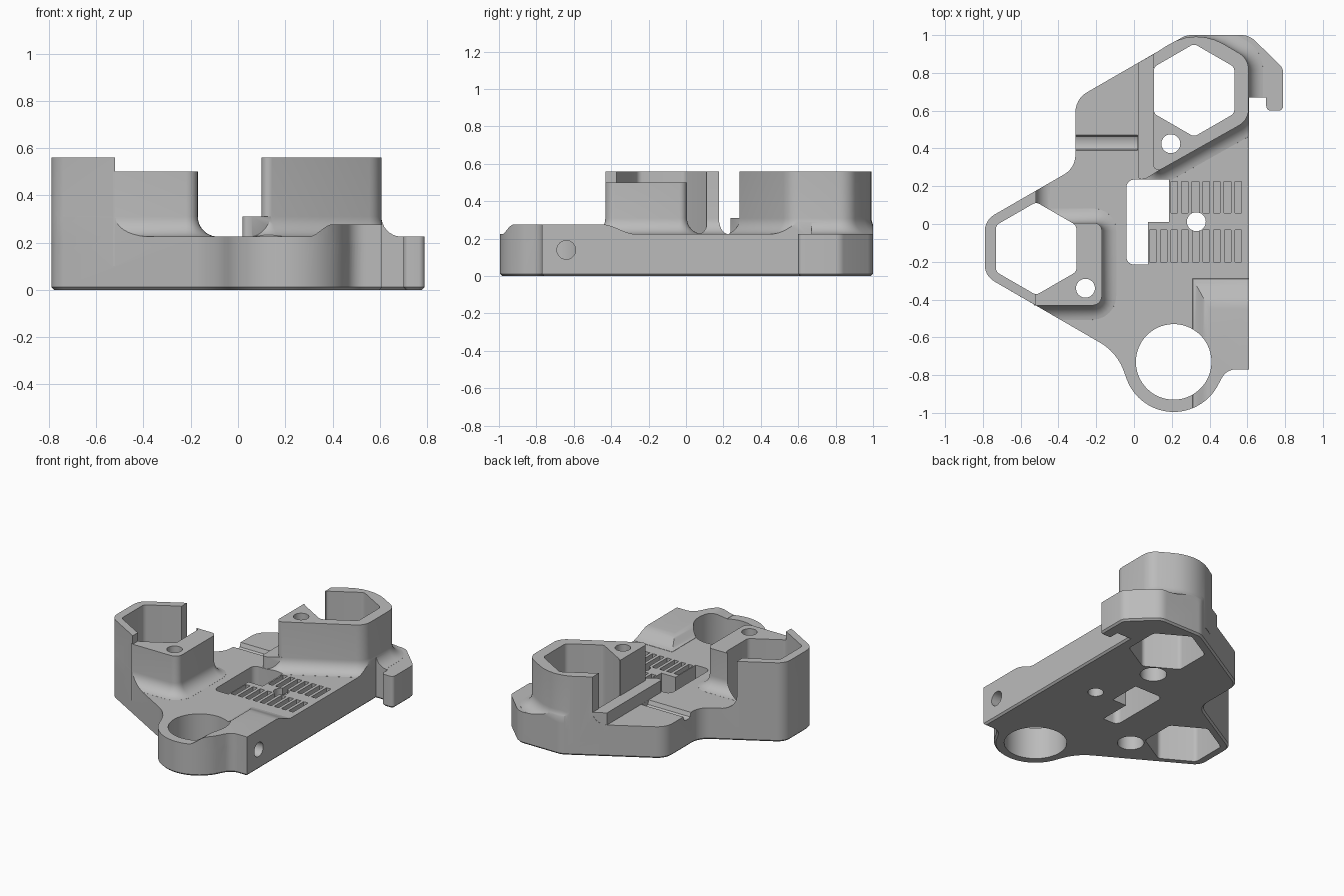
import bpy, bmesh, math
from mathutils import Vector

cube = bpy.data.objects.get("Cube")
if cube:
    bpy.data.objects.remove(cube, do_unlink=True)

TOP = 0.225    # plate height
HIGH = 0.56    # tower height
LEDGE = 0.31

grey = bpy.data.materials.new("light_grey")
grey.use_nodes = True
grey.diffuse_color = (0.5, 0.5, 0.5, 1)
grey.node_tree.nodes["Principled BSDF"].inputs["Base Color"].default_value = (0.5, 0.5, 0.5, 1)


def outline(corners, d=0.0, n=7):
    """Offset a counterclockwise outline of (x, y, radius) by d and round its corners."""
    pts, count = [], len(corners)
    for i, (x, y, r) in enumerate(corners):
        p = Vector((x, y))
        a = (p - Vector(corners[i - 1][:2])).normalized()
        b = (Vector(corners[(i + 1) % count][:2]) - p).normalized()
        na, nb = Vector((a.y, -a.x)), Vector((b.y, -b.x))
        p = p + (na + nb) * (d / (1 + na.dot(nb)))
        turn = math.atan2(a.x * b.y - a.y * b.x, a.dot(b))
        if r == 0:
            pts.append(p)
            continue
        side = math.copysign(1, turn)
        r = max(r + side * d, 0.004)
        start = p - a * (r * math.tan(abs(turn) / 2))
        centre = start - na * (r * side)
        start_angle = math.atan2(*((start - centre).yx))
        for k in range(n):
            t = start_angle + turn * k / (n - 1)
            pts.append(centre + Vector((math.cos(t), math.sin(t))) * r)
    return pts


def loft(name, levels):
    """Closed solid through (points, z) levels."""
    bm = bmesh.new()
    rings = [[bm.verts.new((p[0], p[1], z)) for p in pts] for pts, z in levels]
    n = len(rings[0])
    for lo, hi in zip(rings, rings[1:]):
        for i in range(n):
            j = (i + 1) % n
            bm.faces.new((lo[i], lo[j], hi[j], hi[i]))
    bm.faces.new(rings[0][::-1])
    bm.faces.new(rings[-1])
    bmesh.ops.recalc_face_normals(bm, faces=bm.faces)
    mesh = bpy.data.meshes.new(name)
    bm.to_mesh(mesh)
    bm.free()
    mesh.materials.append(grey)
    ob = bpy.data.objects.new(name, mesh)
    bpy.context.collection.objects.link(ob)
    return ob


def prism(name, corners, z0, z1):
    pts = outline(corners)
    return loft(name, [(pts, z0), (pts, z1)])


def rect(x0, y0, x1, y1, r=0):
    return [(x0, y0, r), (x1, y0, r), (x1, y1, r), (x0, y1, r)]


def cylinder(x, y, r, z0, z1, n=48):
    pts = [(x + r * math.cos(math.tau * k / n), y + r * math.sin(math.tau * k / n)) for k in range(n)]
    return loft("hole_cutter", [(pts, z0), (pts, z1)])


def combine(target, other, operation):
    mod = target.modifiers.new("combine", "BOOLEAN")
    mod.operation, mod.solver, mod.object = operation, "EXACT", other
    bpy.context.view_layer.objects.active = target
    bpy.ops.object.modifier_apply(modifier=mod.name)
    bpy.data.objects.remove(other, do_unlink=True)


# Base plate outline with ring boss at the front and hook at the back
RING = (0.21, -0.73)
ring_arc = [(RING[0] + 0.265 * math.cos(math.radians(a)),
             RING[1] + 0.265 * math.sin(math.radians(a)), 0) for a in range(200, 331, 5)]
base = ring_arc + [
    (0.49, -0.77, 0.08), (0.61, -0.77, 0), (0.61, 0.67, 0), (0.70, 0.67, 0),
    (0.70, 0.60, 0.025), (0.79, 0.60, 0.025), (0.79, 0.825, 0.06), (0.61, 1.0, 0.1),
    (0.276, 1.0, 0.1), (-0.31, 0.662, 0.12), (-0.31, 0.297, 0.12), (-0.79, 0.02, 0.1),
    (-0.79, -0.275, 0.1), (-0.09, -0.68, 0.28)]
body = loft("mount_body", [(outline(base, -0.012), 0), (outline(base), 0.012), (outline(base), TOP)])

# Towers: high half cup with a lower screw block on one side, three-quarter cup on the other
side_cup = [(-0.79, -0.275, 0.1), (-0.52, -0.431, 0), (-0.52, 0.176, 0), (-0.79, 0.02, 0.1)]
side_block = [(-0.53, -0.431, 0), (-0.17, -0.431, 0.05), (-0.17, 0.005, 0.04), (-0.53, 0.005, 0)]
back_cup = [(0.10, 0.265, 0.03), (0.607, 0.55, 0.1), (0.607, 0.875, 0.1),
            (0.325, 1.04, 0.28), (0.10, 0.897, 0)]
ledge = [(0.02, 0.235, 0.02), (0.06, 0.238, 0), (0.14, 0.288, 0), (0.14, 0.92, 0), (0.02, 0.852, 0)]

# Concave fillets where the towers meet the plate, and the raised corner pad
FILLET = 0.085
blends = []
for shape in (side_cup, side_block, back_cup):
    levels = [(outline(shape, FILLET), TOP - 0.05)]
    for k in range(9):
        t = math.radians(6 + 84 * k / 8)
        levels.append((outline(shape, FILLET * (1 - math.sin(t))), TOP + FILLET * (1 - math.cos(t))))
    blends.append(loft("blend", levels))
levels = [(outline(rect(0.30, -1.2, 0.8, -0.27)), TOP - 0.05)]
for k in range(1, 10):
    t = k / 9
    levels.append((outline(rect(0.30 + 0.10 * t, -1.2, 0.8, -0.27 - 0.18 * t)),
                   TOP + 0.052 * t * t * (3 - 2 * t)))
blends.append(loft("corner_pad", levels))
for blend in blends:
    combine(blend, prism("trim_cutter", base, 0.05, 1), "INTERSECT")
    combine(body, blend, "UNION")

for shape, height in ((side_cup, HIGH), (side_block, 0.50), (back_cup, HIGH), (ledge, LEDGE)):
    combine(body, prism("tower", shape, 0.1, height), "UNION")

# Hexagonal sockets
for cx, cy in ((-0.518, -0.13), (0.318, 0.708)):
    hexagon = [(cx + 0.246 * math.cos(math.radians(a)), cy + 0.246 * math.sin(math.radians(a)), 0.035)
               for a in range(30, 390, 60)]
    combine(body, prism("socket_cutter", hexagon, -1, 1), "DIFFERENCE")
combine(body, prism("opening_cutter", rect(0.0, 0.59, 0.125, 0.826), LEDGE, 1), "DIFFERENCE")

# Round holes, with counterbores under the tower screws
combine(body, cylinder(*RING, 0.20, -1, 1, 72), "DIFFERENCE")
for x, y, bore in ((0.195, 0.425, True), (-0.257, -0.34, True), (0.33, 0.012, False)):
    combine(body, cylinder(x, y, 0.05, -1, 1), "DIFFERENCE")
    if bore:
        combine(body, cylinder(x, y, 0.085, -1, 0.1), "DIFFERENCE")

# Screw hole from the side into the ring
side_hole = cylinder(0, 0, 0.05, 0, 0.4)
side_hole.rotation_euler = (0, math.pi / 2, 0)
side_hole.location = (0.3, -0.64, 0.14)
bpy.context.view_layer.update()
combine(body, side_hole, "DIFFERENCE")

# Stepped window through the plate
window = [(-0.04, -0.215, 0.04), (0.075, -0.215, 0), (0.075, 0.01, 0), (0.185, 0.01, 0),
          (0.185, 0.235, 0), (-0.04, 0.235, 0.04)]
combine(body, prism("window_cutter", window, -1, 1), "DIFFERENCE")

# Two rows of shallow slots
for x0, y0, count in ((0.195, 0.057, 7), (0.083, -0.2, 9)):
    for k in range(count):
        x = x0 + 0.0565 * k
        combine(body, prism("slot_cutter", rect(x, y0, x + 0.035, y0 + 0.168), TOP - 0.05, 0.3), "DIFFERENCE")

# Cable groove across the back arm
groove = [(outline(rect(-0.5, 0.388 + s, 0.019, 0.472 - s)), z)
          for s, z in ((0.025, TOP - 0.035), (0.01, TOP - 0.028), (0, TOP), (0, 0.3))]
combine(body, loft("groove_cutter", groove), "DIFFERENCE")

# Smooth rounded walls, crisp edges
bpy.ops.object.select_all(action="DESELECT")
body.select_set(True)
bpy.context.view_layer.objects.active = body
bpy.ops.object.shade_smooth_by_angle(angle=math.radians(28))
